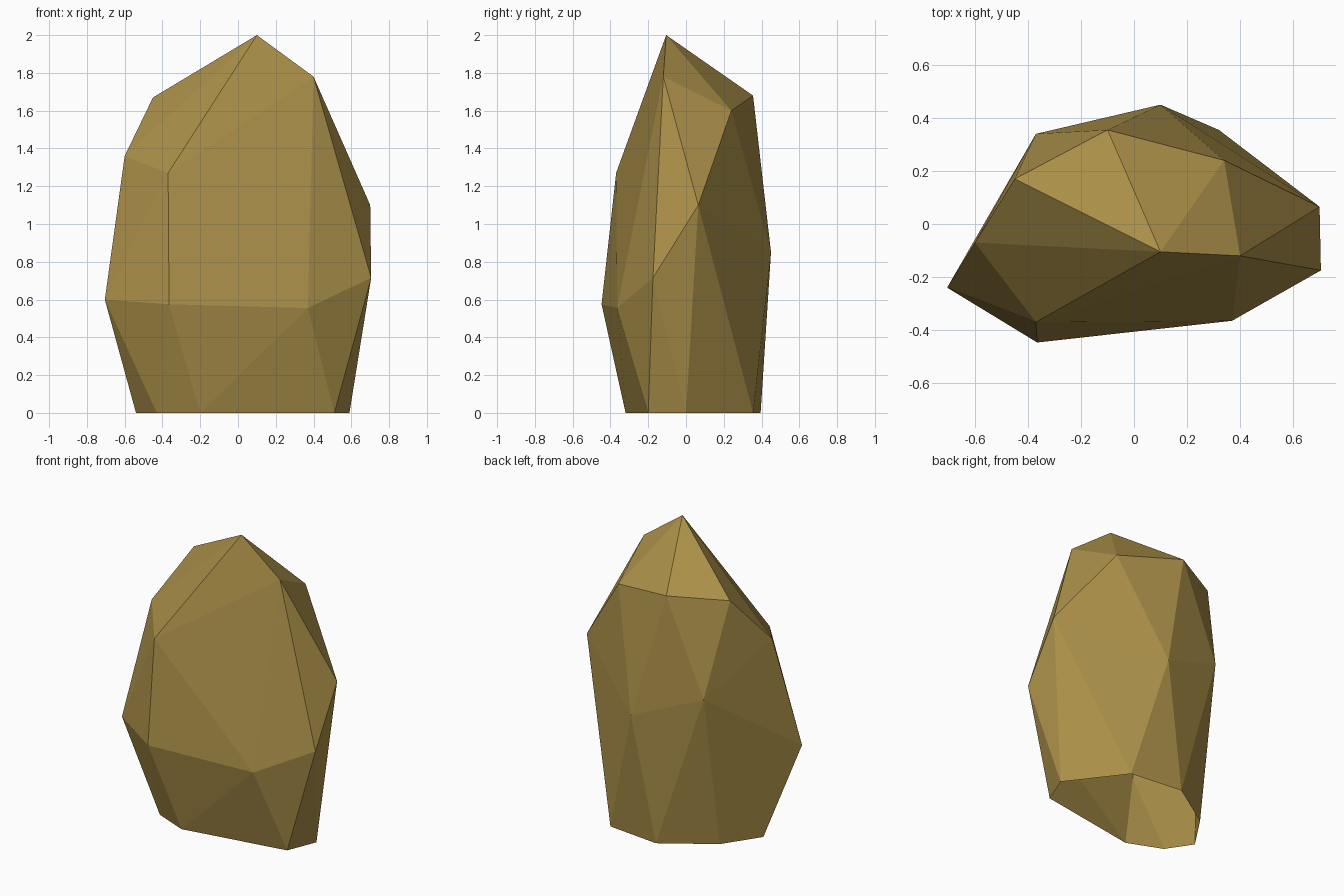
import bpy
import bmesh

if "Cube" in bpy.data.objects:
    bpy.data.objects.remove(bpy.data.objects["Cube"])

# Corner points of the faceted boulder, from the ground ring up to the peak
ground = [(.51, -.2), (.59, 0), (.32, .355), (-.05, .395),
          (-.38, .18), (-.54, -.06), (-.43, -.225), (-.2, -.32)]
middle = [(-.705, -.24, .6), (-.365, -.447, .575), (.37, -.365, .555),
          (.705, -.175, .715), (.7, .065, 1.1), (.1, .45, .85), (-.37, .34, 1.04)]
crown = [(-.37, -.37, 1.27), (-.6, -.07, 1.36), (-.45, .17, 1.67),
         (-.1, .355, 1.68), (.34, .24, 1.6), (.4, -.12, 1.78), (.1, -.105, 2)]

# Wrap the points in a convex flat-faced shell
bm = bmesh.new()
for p in [(x, y, 0) for x, y in ground] + middle + crown:
    bm.verts.new(p)
bmesh.ops.convex_hull(bm, input=bm.verts[:])
bmesh.ops.recalc_face_normals(bm, faces=bm.faces[:])

# The underside is open
underside = [f for f in bm.faces if all(v.co.z < .001 for v in f.verts)]
bmesh.ops.delete(bm, geom=underside, context='FACES')

mesh = bpy.data.meshes.new("boulder")
bm.to_mesh(mesh)
bm.free()

# Single ochre stone colour
stone = bpy.data.materials.new("ochre stone")
stone.diffuse_color = (.402, .275, .065, 1)
stone.use_nodes = True
stone.node_tree.nodes["Principled BSDF"].inputs["Base Color"].default_value = stone.diffuse_color
mesh.materials.append(stone)
boulder = bpy.data.objects.new("boulder", mesh)
bpy.context.collection.objects.link(boulder)
